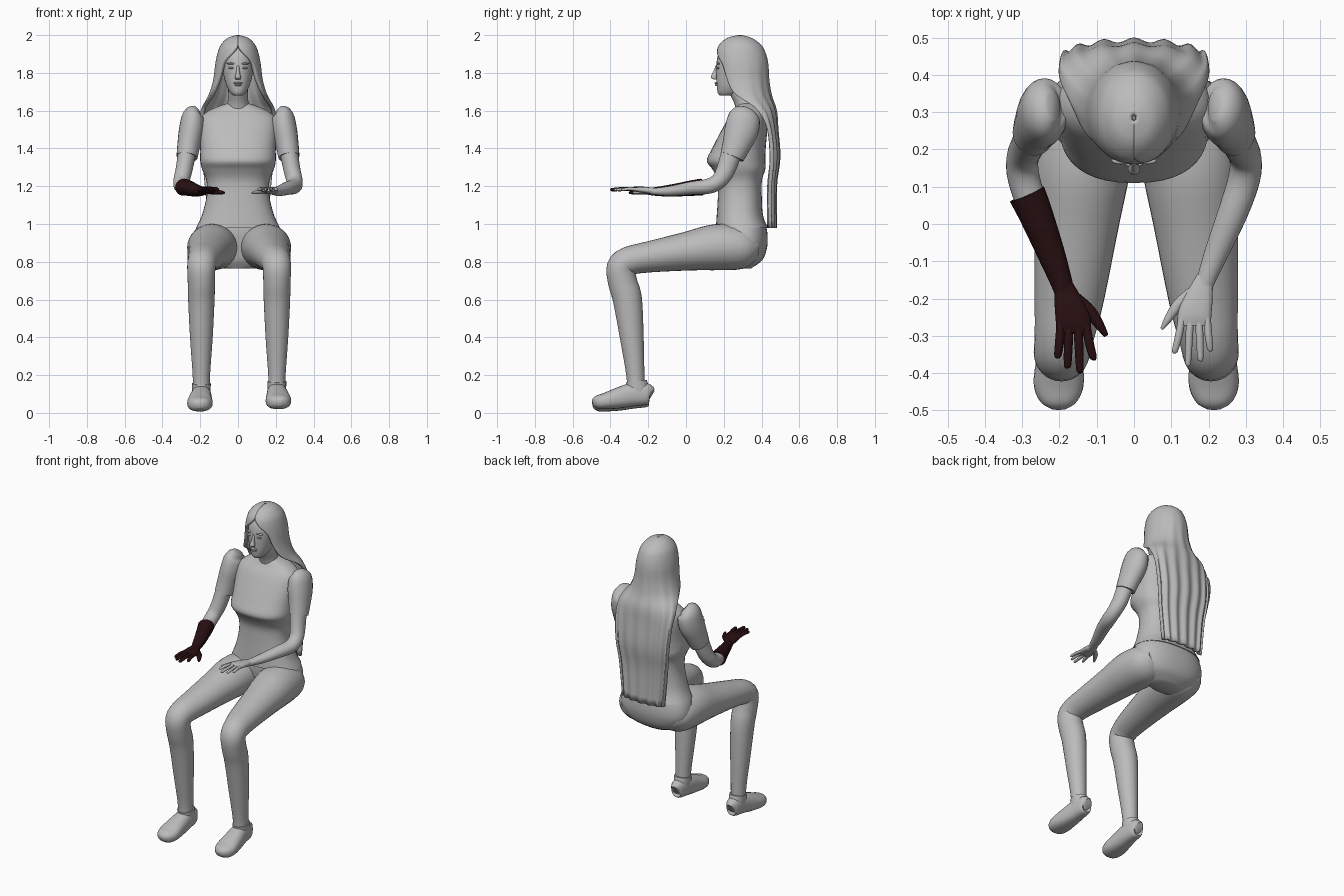
import bpy
import bmesh
from math import sin, cos, pi, radians, copysign
from mathutils import Vector

cube = bpy.data.objects.get("Cube")
if cube:
    bpy.data.objects.remove(cube, do_unlink=True)


def material(name, colour):
    mat = bpy.data.materials.new(name)
    mat.use_nodes = True
    mat.diffuse_color = colour
    mat.node_tree.nodes["Principled BSDF"].inputs["Base Color"].default_value = colour
    return mat


GREY = material("pale grey", (.5, .5, .5, 1))
BROWN = material("dark glove brown", (.022, .005, .006, 1))


def finish(name, bm, mat, recalc=True):
    if recalc:
        bmesh.ops.recalc_face_normals(bm, faces=bm.faces)
    mesh = bpy.data.meshes.new(name)
    bm.to_mesh(mesh)
    bm.free()
    mesh.materials.append(mat)
    for poly in mesh.polygons:
        poly.use_smooth = True
    mesh.set_sharp_from_angle(angle=radians(50))
    obj = bpy.data.objects.new(name, mesh)
    bpy.context.collection.objects.link(obj)
    return obj


def spline(stations, steps):
    """Smooth interpolation through all station values."""
    pts = [Vector(s) for s in stations]
    pts = [pts[0]] + pts + [pts[-1]]
    out = []
    for p, q, r, s in zip(pts, pts[1:], pts[2:], pts[3:]):
        for k in range(steps):
            t = k / steps
            out.append((q * 2 + (r - p) * t + (p * 2 - q * 5 + r * 4 - s) * t ** 2
                        + (q * 3 - p - r * 3 + s) * t ** 3) / 2)
    return out + [pts[-1]]


def loft(name, stations, mat=GREY, flat=False, power=2, sides=24, steps=4):
    """Skin oval rings (x, y, z, half width, half depth) along a path."""
    path = spline(stations, steps)
    centres = [Vector(p[:3]) for p in path]
    bm = bmesh.new()
    rings = []
    for i, p in enumerate(path):
        tangent = centres[min(i + 1, len(path) - 1)] - centres[max(i - 1, 0)]
        tangent = Vector((0, 0, 1)) if flat else tangent.normalized()
        side = Vector((1, 0, 0))
        side = (side - tangent * side.dot(tangent)).normalized()
        depth = tangent.cross(side)
        ring = []
        for j in range(sides):
            c, s = cos(2 * pi * j / sides), sin(2 * pi * j / sides)
            u = copysign(abs(c) ** (2 / power), c) * p[3]
            v = copysign(abs(s) ** (2 / power), s) * p[4]
            ring.append(bm.verts.new(centres[i] + side * u + depth * v))
        rings.append(ring)
    for lower, upper in zip(rings, rings[1:]):
        for j in range(sides):
            k = (j + 1) % sides
            bm.faces.new((lower[j], lower[k], upper[k], upper[j]))
    bm.faces.new(rings[0])
    bm.faces.new(rings[-1])
    return finish(name, bm, mat)


def blob(name, centre, size):
    bm = bmesh.new()
    bmesh.ops.create_uvsphere(bm, u_segments=16, v_segments=10, radius=1)
    bmesh.ops.scale(bm, vec=size, verts=bm.verts)
    bmesh.ops.translate(bm, vec=centre, verts=bm.verts)
    return finish(name, bm, GREY)


def placed(stations, s, dx=0, dy=0, dz=0, grow=0):
    """Put stations on side s, with an optional shift and thickening."""
    return [(s * x + dx, y + dy, z + dz, a + grow, b + grow) for x, y, z, a, b in stations]


# Body
loft("shirt", [
    (0, .295, .98, .222, .137), (0, .285, 1.05, .19, .122), (0, .285, 1.15, .166, .116),
    (0, .285, 1.23, .167, .117), (0, .28, 1.29, .19, .14), (0, .265, 1.335, .2, .155),
    (0, .28, 1.4, .2, .142), (0, .31, 1.5, .207, .12), (0, .325, 1.56, .2, .1),
    (0, .335, 1.6, .155, .078), (0, .335, 1.63, .085, .06), (0, .33, 1.64, .05, .045)],
    flat=True, power=2.4, sides=40)
loft("pelvis", [
    (0, .295, 1.01, .205, .125), (0, .3, .95, .232, .131), (0, .305, .88, .235, .125),
    (0, .3, .81, .19, .105), (0, .285, .765, .1, .06)], flat=True, power=2.3, sides=40)
loft("neck", [(0, .335, 1.58, .07, .065), (0, .315, 1.64, .056, .06),
              (0, .285, 1.7, .052, .058), (0, .28, 1.76, .052, .06)], flat=True)

# Head and face
loft("head", [
    (0, .215, 1.68, .025, .035), (0, .228, 1.695, .042, .06), (0, .24, 1.73, .06, .077),
    (0, .26, 1.78, .075, .1), (0, .272, 1.84, .083, .112), (0, .285, 1.9, .084, .113),
    (0, .288, 1.95, .06, .08), (0, .29, 1.975, .02, .03)], flat=True, power=2.15, sides=32)
loft("nose", [(0, .168, 1.84, .007, .01), (0, .155, 1.8, .01, .014),
              (0, .147, 1.776, .016, .016), (0, .158, 1.764, .012, .008)], flat=True)
blob("upper_lip", (0, .163, 1.746), (.024, .012, .006))
blob("lower_lip", (0, .164, 1.736), (.02, .012, .006))
for s, label in ((1, "left"), (-1, "right")):
    blob(label + "_eye", (s * .034, .17, 1.826), (.016, .009, .006))
    blob(label + "_brow", (s * .036, .17, 1.849), (.024, .01, .005))

# Hair: an open-fronted shell that runs into a long sheet down the back
hair_rows = spline([
    # height, half width, centre y, depth, half opening in degrees
    (2, .008, .285, .01, 0), (1.985, .055, .283, .065, 0), (1.95, .09, .287, .11, 0),
    (1.91, .107, .29, .13, 14), (1.85, .12, .295, .14, 42), (1.76, .132, .3, .14, 54),
    (1.68, .157, .32, .133, 68), (1.6, .198, .39, .088, 85), (1.5, .2, .435, .05, 90),
    (1.35, .19, .45, .044, 90), (1.2, .172, .44, .036, 90), (.98, .15, .44, .036, 90)], 4)
bm = bmesh.new()
columns = 72
grid = []
for z, a, y, b, opening in hair_rows:
    start = radians(max(opening, 0))
    wave = .006 * min(1, max(0, (1.9 - z) * 2))
    row = []
    for j in range(columns + 1):
        t = start + (2 * pi - 2 * start) * j / columns
        row.append(bm.verts.new((a * sin(t), y - b * cos(t) + wave * cos(14 * t), z)))
    grid.append(row)
for upper, lower in zip(grid, grid[1:]):
    for j in range(columns):
        bm.faces.new((upper[j], lower[j], lower[j + 1], upper[j + 1]))
hair = finish("hair", bm, GREY, recalc=False)
shell = hair.modifiers.new("thickness", "SOLIDIFY")
shell.thickness = .02
shell.offset = -1

# Limb paths, given for the +x side
SLEEVE = [(.215, .318, 1.6, .025, .04), (.235, .31, 1.575, .057, .08),
          (.245, .295, 1.5, .067, .09), (.26, .268, 1.42, .061, .076),
          (.27, .243, 1.355, .056, .064)]
ARM = [(.268, .245, 1.39, .048, .055), (.285, .212, 1.29, .045, .05),
       (.299, .175, 1.23, .043, .043), (.295, .12, 1.2, .043, .04),
       (.265, .03, 1.19, .04, .035), (.22, -.08, 1.175, .032, .027),
       (.19, -.16, 1.172, .024, .019), (.185, -.19, 1.173, .024, .016)]
CUFF = [(.287, .08, 1.195, .05, .045), (.265, .03, 1.19, .046, .041),
        (.222, -.08, 1.177, .037, .032), (.19, -.17, 1.172, .028, .022),
        (.184, -.2, 1.174, .028, .018)]
PALM = [(.19, -.16, 1.172, .022, .016), (.176, -.21, 1.177, .036, .017),
        (.163, -.26, 1.182, .045, .015), (.161, -.29, 1.182, .043, .01)]
# base x, tip x, tip y
FINGERS = [(.196, .204, -.36), (.174, .178, -.385), (.151, .145, -.397), (.129, .11, -.365)]
LEG = [(.12, .37, .88, .08, .06), (.13, .3, .875, .125, .112), (.145, .16, .877, .13, .122),
       (.16, 0, .855, .113, .102), (.18, -.2, .825, .093, .082), (.193, -.3, .805, .08, .076),
       (.2, -.345, .77, .075, .075), (.2, -.335, .69, .072, .077), (.2, -.31, .6, .07, .077),
       (.2, -.287, .4, .06, .063), (.2, -.268, .2, .046, .048), (.2, -.265, .11, .045, .048)]
SHOE = [(.2, -.185, .085, .02, .03), (.2, -.2, .088, .04, .055), (.2, -.28, .085, .052, .062),
        (.205, -.36, .066, .062, .055), (.208, -.43, .05, .067, .043),
        (.208, -.475, .044, .05, .034), (.208, -.495, .04, .02, .015)]
COLLAR = [(.2, -.25, .07, .046, .058), (.2, -.258, .12, .049, .06), (.2, -.263, .155, .05, .056)]

for s, label in ((1, "left_"), (-1, "right_")):
    # Arms, with a long glove on the right
    loft(label + "sleeve", placed(SLEEVE, s))
    loft(label + "arm", placed(ARM, s))
    gloved = s < 0
    mat = BROWN if gloved else GREY
    part = label + ("glove_" if gloved else "hand_")
    reach = 0 if gloved else .018
    grow = .002 if gloved else 0
    if gloved:
        loft(part + "cuff", placed(CUFF, s), mat)
    loft(part + "palm", placed(PALM, s, dy=reach, grow=grow), mat, power=2.4)
    for n, (base, tip, end) in enumerate(FINGERS):
        middle = (base + tip) / 2
        finger = [(base, -.27, 1.183, .01, .01), (middle, -.32, 1.186, .01, .009),
                  (tip, end + .008, 1.182, .008, .007), (tip, end, 1.181, .003, .003)]
        loft(part + "finger_" + str(n + 1), placed(finger, s, dy=reach, grow=grow), mat, sides=12)
    thumb = [(.155, -.2, 1.172, .014, .012), (.118, -.235, 1.17, .015, .012),
             (.09, -.275, 1.167, .01, .009), (.074, -.3, 1.165, .004, .004)]
    loft(part + "thumb", placed(thumb, s, dy=reach, grow=grow), mat, sides=12)

    # Legs and shoes
    lift = .012 if s > 0 else 0
    loft(label + "leg", placed(LEG, s, dx=.006), sides=32)
    loft(label + "shoe", placed(SHOE, s, dx=.006, dz=lift), power=2.4)
    loft(label + "shoe_collar", placed(COLLAR, s, dx=.006, dz=lift))
